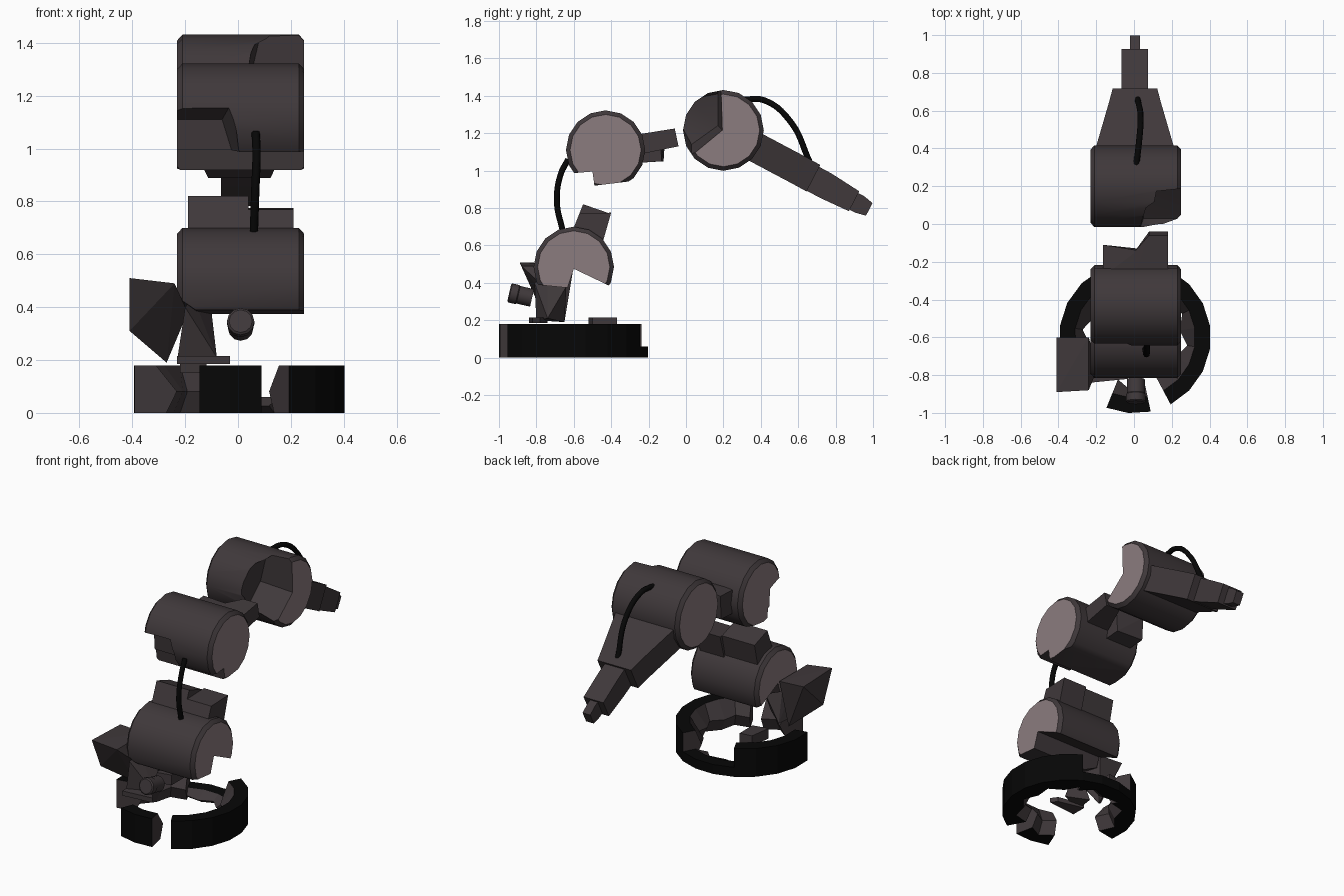
import bpy, bmesh, math
from mathutils import Vector

if "Cube" in bpy.data.objects:
    bpy.data.objects.remove(bpy.data.objects["Cube"])


def material(name, rgb):
    m = bpy.data.materials.new(name)
    m.diffuse_color = (*rgb, 1)
    m.use_nodes = True
    m.node_tree.nodes["Principled BSDF"].inputs["Base Color"].default_value = m.diffuse_color
    return m


BODY = material("dark_brown_metal", (0.05, 0.04, 0.043))
CAP = material("rosy_cap", (0.26, 0.2, 0.21))
BLACK = material("black_rubber", (0.002, 0.002, 0.002))


def finish(name, bm, mats=(BODY,)):
    bmesh.ops.recalc_face_normals(bm, faces=bm.faces)
    me = bpy.data.meshes.new(name)
    bm.to_mesh(me)
    bm.free()
    for m in mats:
        me.materials.append(m)
    ob = bpy.data.objects.new(name, me)
    bpy.context.collection.objects.link(ob)
    return ob


def hull(name, pts, mats=(BODY,)):
    bm = bmesh.new()
    for p in pts:
        bm.verts.new(p)
    r = bmesh.ops.convex_hull(bm, input=bm.verts)
    bmesh.ops.delete(bm, geom=[v for v in r["geom_interior"] if isinstance(v, bmesh.types.BMVert)],
                     context='VERTS')
    return finish(name, bm, mats)


def select(ob):
    bpy.ops.object.select_all(action='DESELECT')
    ob.select_set(True)
    bpy.context.view_layer.objects.active = ob


def loft(name, rings, mats=(BODY,), cap_index=0):
    bm = bmesh.new()
    vs = [[bm.verts.new(p) for p in r] for r in rings]
    n = len(vs[0])
    for a, b in zip(vs, vs[1:]):
        for i in range(n):
            bm.faces.new((a[i], a[(i + 1) % n], b[(i + 1) % n], b[i]))
    for end in (vs[0], vs[-1]):
        bm.faces.new(end).material_index = cap_index
    return finish(name, bm, mats)


def joint(name, y, z, r, cutters):
    """Drum across x with chamfered ends and broken-out chunks."""
    rings = []
    for x, rr in ((-0.23, r - 0.022), (-0.21, r), (0.23, r), (0.25, r - 0.022)):
        rings.append([(x, y + rr * math.cos(a), z + rr * math.sin(a))
                      for a in (math.tau * i / 16 for i in range(16))])
    ob = loft(name, rings, (BODY, CAP), 1)
    select(ob)
    for pts in cutters:
        c = hull("chunk_cutter", pts)
        c.hide_render = True
        m = ob.modifiers.new("break", 'BOOLEAN')
        m.operation, m.solver, m.object = 'DIFFERENCE', 'EXACT', c
        bpy.ops.object.modifier_apply(modifier=m.name)
        bpy.data.objects.remove(c)
    bpy.ops.object.shade_smooth_by_angle(angle=math.radians(30))
    return ob


def prism(yz, x0, x1):
    return [(x, y, z) for x in (x0, x1) for y, z in yz]


# Three drum joints with missing pieces
joint("shoulder_drum", -0.6, 0.485, 0.215, [
    prism([(-0.6, 0.475), (-0.38, 0.37), (-0.38, 0.2), (-0.67, 0.2), (-0.635, 0.37)], -0.3, 0.3),
    prism([(-0.9, 0.4), (-0.6, 0.37), (-0.6, 0.2), (-0.9, 0.2)], -0.17, 0.3),
    [(-0.3, -0.9, 0.49), (-0.3, -0.6, 0.44), (-0.15, -0.9, 0.39), (-0.15, -0.6, 0.37),
     (-0.15, -0.6, 0.2), (-0.15, -0.9, 0.2), (-0.3, -0.9, 0.2), (-0.3, -0.6, 0.2)]])
joint("elbow_drum", -0.43, 1.11, 0.212, [
    prism([(-0.62, 0.985), (-0.5, 0.995), (-0.48, 0.85), (-0.62, 0.85)], -0.3, 0.3),
    prism([(-0.55, 0.912), (-0.4, 0.918), (-0.28, 0.945), (-0.28, 0.85), (-0.55, 0.85)], -0.3, 0.3),
    [(-0.3, -0.7, 1.17), (-0.02, -0.7, 1.18), (-0.3, -0.52, 1.11), (-0.06, -0.52, 1.11),
     (-0.3, -0.5, 0.85), (0.02, -0.7, 0.85), (0.02, -0.5, 0.85), (-0.3, -0.7, 0.85)]])
joint("forearm_drum", 0.2, 1.215, 0.216, [
    [(0.3, 0.19, 1.5), (0.3, 0.2, 1.21), (0.3, 0.03, 1.07), (0.3, -0.08, 1.15), (0.3, -0.08, 1.38),
     (0.08, 0.17, 1.41), (0.04, 0.17, 1.24), (0.05, 0.03, 1.14), (0.03, -0.03, 1.25), (0.05, 0.02, 1.38)]])

# Broken arm stubs
hull("lower_arm_stub_left", [(x, y, z) for x in (-0.19, 0.04) for y, z in
     ((-0.63, 0.62), (-0.6, 0.69), (-0.55, 0.82), (-0.42, 0.775), (-0.46, 0.6))])
hull("lower_arm_stub_right", [(x, y, z) for x in (0.04, 0.21) for y, z in
     ((-0.63, 0.62), (-0.6, 0.69), (-0.57, 0.77), (-0.4, 0.775), (-0.45, 0.6))])
hull("upper_arm_stub_right", [
    (0.0, -0.28, 1.19), (0.18, -0.28, 1.19), (0.0, -0.15, 1.21), (0.08, -0.06, 1.225),
    (0.18, -0.06, 1.225), (0.18, -0.04, 1.13), (0.08, -0.04, 1.13), (0.0, -0.28, 1.08), (0.18, -0.28, 1.08)])
hull("upper_arm_stub_left", [
    (-0.165, -0.28, 1.19), (0.02, -0.28, 1.19), (-0.165, -0.11, 1.2), (0.02, -0.14, 1.21),
    (-0.165, -0.12, 1.05), (0.02, -0.13, 1.05), (-0.165, -0.28, 1.04), (0.02, -0.28, 1.04)])

# Tapered forearm, wrist and tip along a sloping axis
d, n = Vector((0, 0.887, -0.461)), Vector((0, 0.461, 0.887))
o = Vector((0.005, 0.2, 1.215))


def taper(name, stations):
    loft(name, [[o + d * t + n * (s * h + off) + Vector((q * w, 0, 0))
                 for q, s in ((-1, -1), (1, -1), (1, 1), (-1, 1))] for t, w, h, off in stations])


taper("forearm", [(0.12, 0.225, 0.08, 0), (0.47, 0.135, 0.08, -0.003), (0.545, 0.118, 0.08, -0.005)])
taper("wrist", [(0.5, 0.07, 0.072, -0.008), (0.62, 0.07, 0.072, -0.01), (0.795, 0.07, 0.06, -0.014)])
taper("tool_tip", [(0.77, 0.027, 0.05, -0.015), (0.83, 0.027, 0.05, -0.015), (0.887, 0.027, 0.038, -0.015)])

# Cracked base ring: arcs with a sloping inner face
base = [("base_right", -62, 62, 0.18), ("base_back_low", 62, 116, 0.06),
        ("base_left", 116, 190, 0.18), ("base_front", -112, -78, 0.18)]
for name, a0, a1, h in base:
    k = max(2, round((a1 - a0) / 18))
    rings = []
    for i in range(k + 1):
        a = math.radians(a0 + (a1 - a0) * i / k)
        inner = 0.24 + 0.04 * (i % 2)
        prof = ((0.402, 0), (0.402, h), (0.32, h), (inner, h * 0.45), (inner + 0.04, 0))
        rings.append([(0.005 + r * math.cos(a), -0.6 + r * math.sin(a), z) for r, z in prof])
    ob = loft(name, rings, (BLACK, BODY), 1)
    for p in ob.data.polygons:  # broken inner faces are brown
        c = p.center - Vector((0.005, -0.6, 0))
        if Vector((c.x, c.y)).length < 0.31 and abs(p.normal.z) < 0.98:
            p.material_index = 1

# Loose fragments of the turret
hull("side_fragment", [(-0.41, -0.89, 0.51), (-0.41, -0.6, 0.5), (-0.41, -0.8, 0.31), (-0.27, -0.65, 0.19),
                       (-0.19, -0.76, 0.38), (-0.24, -0.88, 0.49), (-0.24, -0.6, 0.49)])
hull("neck_fragment", [(-0.2, -0.81, 0.4), (-0.08, -0.74, 0.21), (-0.23, -0.8, 0.2), (-0.2, -0.65, 0.19),
                       (-0.1, -0.64, 0.38), (-0.17, -0.74, 0.44)])
hull("front_plate_fragment", [(x, y, z) for x, y in ((-0.23, -0.84), (-0.03, -0.82), (-0.06, -0.78), (-0.23, -0.74))
                              for z in (0.185, 0.215)])
hull("back_plate_fragment", [(x, y, z) for x, y in ((-0.22, -0.52), (-0.12, -0.5), (-0.12, -0.37), (-0.2, -0.38))
                             for z in (0.15, 0.215)])

# Motor plug at the front
p0, ax = Vector((0.01, -0.945, 0.347)), Vector((0, 0.975, -0.22))
up = Vector((0, 0.22, 0.975))
plug = loft("motor_plug", [[p0 + ax * t + (Vector((math.cos(a), 0, 0)) + up * math.sin(a)) * r
            for a in (math.tau * i / 12 for i in range(12))]
            for t, r in ((0, 0.044), (0.006, 0.052), (0.045, 0.052), (0.05, 0.048), (0.125, 0.048))])
select(plug)
bpy.ops.object.shade_smooth_by_angle(angle=math.radians(35))


# Hoses
def hose(name, pts):
    cu = bpy.data.curves.new(name, 'CURVE')
    cu.dimensions, cu.bevel_depth, cu.bevel_resolution = '3D', 0.016, 2
    cu.use_fill_caps = True
    sp = cu.splines.new('BEZIER')
    sp.bezier_points.add(len(pts) - 1)
    for b, p in zip(sp.bezier_points, pts):
        b.co = p
        b.handle_left_type = b.handle_right_type = 'AUTO'
    cu.materials.append(BLACK)
    bpy.context.collection.objects.link(bpy.data.objects.new(name, cu))


hose("lower_hose", [(0.06, -0.66, 0.68), (0.065, -0.69, 0.83), (0.07, -0.67, 0.98), (0.067, -0.63, 1.06)])
hose("upper_hose", [(0.01, 0.3, 1.38), (0.025, 0.42, 1.375), (0.035, 0.56, 1.26), (0.02, 0.66, 1.05)])
